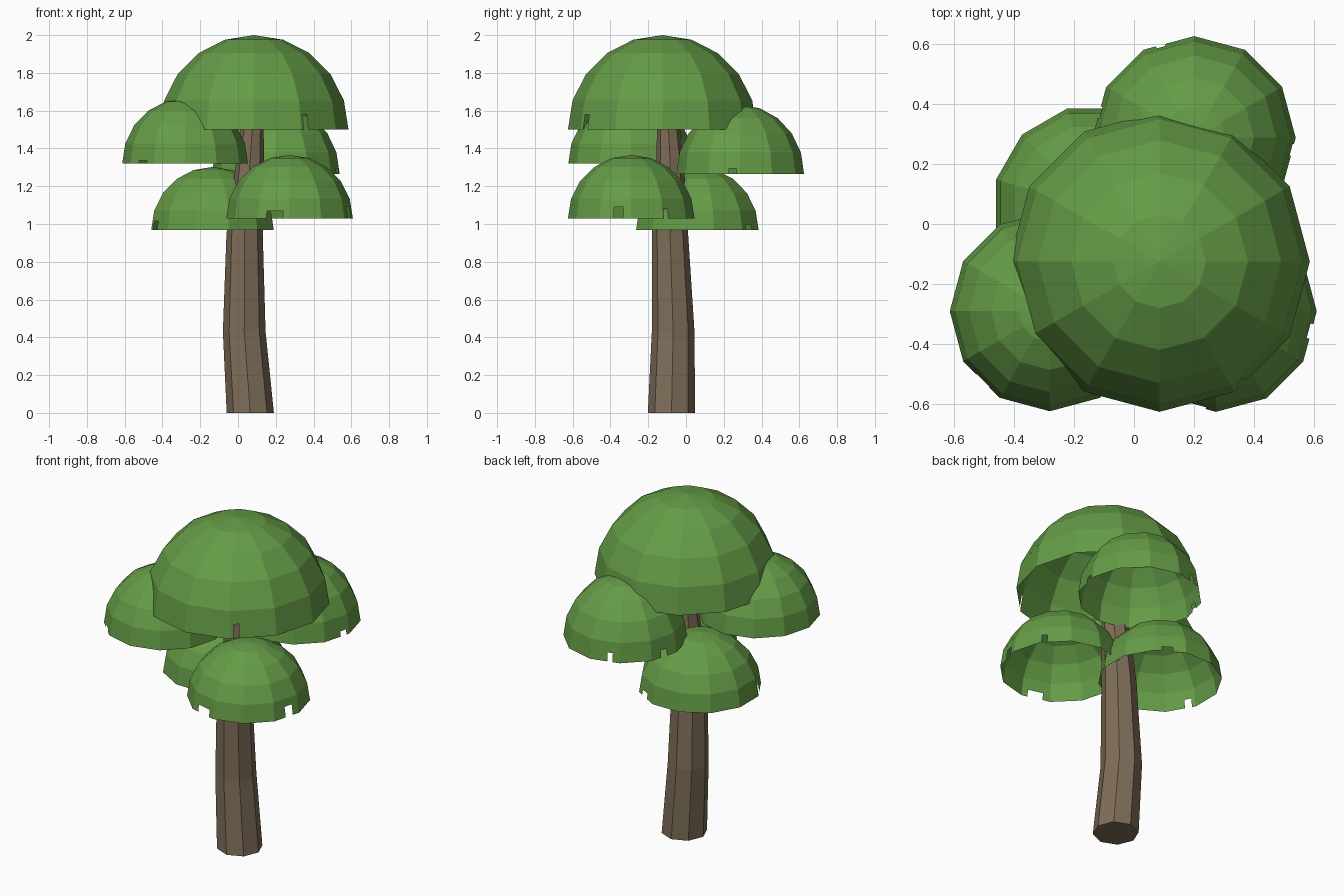
import bpy, bmesh
from math import sin, cos, pi, radians
from mathutils import Vector

if "Cube" in bpy.data.objects:
    bpy.data.objects.remove(bpy.data.objects["Cube"])


def material(name, rgb):
    m = bpy.data.materials.new(name)
    m.diffuse_color = (*rgb, 1)
    m.use_nodes = True
    m.node_tree.nodes["Principled BSDF"].inputs["Base Color"].default_value = m.diffuse_color
    return m


leaf = material("leaf_green", (0.13, 0.33, 0.062))
bark = material("bark_brown", (0.21, 0.155, 0.098))


def finish(bm, name, mat):
    me = bpy.data.meshes.new(name)
    bm.to_mesh(me)
    bm.free()
    me.materials.append(mat)
    ob = bpy.data.objects.new(name, me)
    bpy.context.collection.objects.link(ob)
    return ob


def ring(bm, c, r, n, turn=0.0):
    return [bm.verts.new((c[0] + r * cos(2 * pi * i / n + turn),
                          c[1] + r * sin(2 * pi * i / n + turn), c[2])) for i in range(n)]


def bridge(bm, a, b):
    n = len(a)
    for i in range(n):
        bm.faces.new((a[i], a[(i + 1) % n], b[(i + 1) % n], b[i]))


def cut_notch(bm, angle, width, height):
    """Remove a small upright slot from the rim (dome is around the origin)."""
    d = Vector((cos(angle), sin(angle), 0))
    t = Vector((-d.y, d.x, 0))

    def cut(co, no):
        faces = [f for f in bm.faces
                 if f.calc_center_median().normalized().dot(d) > 0.75]
        geom = faces + list({e for f in faces for e in f.edges}) \
            + list({v for f in faces for v in f.verts})
        bmesh.ops.bisect_plane(bm, geom=geom, plane_co=co, plane_no=no, dist=1e-5)

    cut(t * width / 2, t)
    cut(-t * width / 2, t)
    cut(Vector((0, 0, height)), Vector((0, 0, 1)))
    gone = []
    for f in bm.faces:
        c = f.calc_center_median()
        if c.dot(d) > 0 and abs(c.dot(t)) < width / 2 and c.z < height:
            gone.append(f)
    bmesh.ops.delete(bm, geom=gone, context='FACES')


def dome(name, centre, r, h, turn=0.0, notches=()):
    """Open half-sphere canopy: 12 sides, 18 degree rows."""
    bm = bmesh.new()
    rows = [ring(bm, (0, 0, h * sin(pi * k / 10)), r * cos(pi * k / 10), 12, turn)
            for k in range(5)]
    for a, b in zip(rows, rows[1:]):
        bridge(bm, a, b)
    top = bm.verts.new((0, 0, h))
    for i in range(12):
        bm.faces.new((rows[-1][i], rows[-1][(i + 1) % 12], top))
    for angle, width, height in notches:
        cut_notch(bm, radians(angle), width, height)
    finish(bm, name, leaf).location = centre


# Trunk: bent, tapering eight-sided column
bm = bmesh.new()
path = [(0.065, -0.077, 0, 0.125), (0.033, -0.068, 0.43, 0.113),
        (0.035, -0.085, 0.95, 0.096), (0.065, -0.085, 1.35, 0.072),
        (0.085, -0.1, 1.65, 0.05)]
rings = [ring(bm, p[:3], p[3], 8) for p in path]
for a, b in zip(rings, rings[1:]):
    bridge(bm, a, b)
bm.faces.new(rings[0][::-1])
bm.faces.new(rings[-1])
finish(bm, "trunk", bark)

# Canopies, with small slots in their rims (angle, width, height)
dome("top_canopy", (0.085, -0.125, 1.5), 0.5, 0.5, 0, [(-56, 0.03, 0.08)])
dome("upper_left_canopy", (-0.28, -0.29, 1.32), 0.333, 0.345, 0, [(226, 0.06, 0.015)])
dome("upper_back_canopy", (0.2, 0.287, 1.265), 0.338, 0.365, 0,
     [(-7, 0.04, 0.03), (110, 0.03, 0.05), (165, 0.04, 0.04)])
dome("lower_right_canopy", (0.273, -0.29, 1.03), 0.335, 0.335, 0,
     [(256, 0.09, 0.04), (-12, 0.05, 0.06), (34, 0.03, 0.05)])
dome("lower_back_canopy", (-0.135, 0.06, 0.967), 0.336, 0.335, pi / 12,
     [(202, 0.04, 0.05), (57, 0.06, 0.03)])
